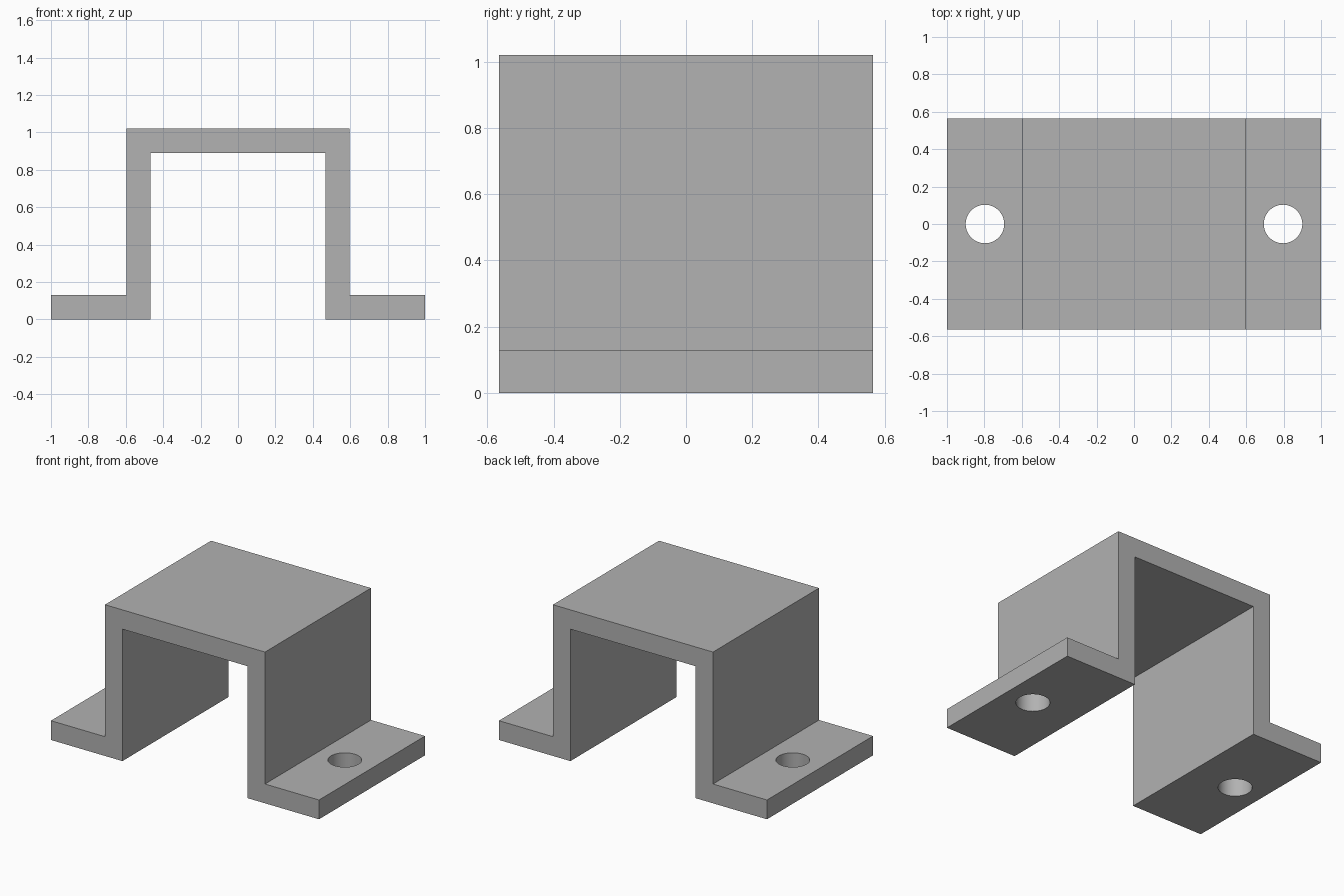
import bpy
import bmesh
import math

cube = bpy.data.objects.get("Cube")
if cube:
    bpy.data.objects.remove(cube, do_unlink=True)

HALF_DEPTH = 0.565
HEIGHT = 1.02
THICK = 0.13
OUTER = 0.597            # outer face of each wall
INNER = OUTER - THICK    # inner face of each wall
HOLE_X = 0.797
HOLE_RADIUS = 0.103

grey = bpy.data.materials.new("plain_grey")
grey.use_nodes = True
colour = (0.445, 0.445, 0.445, 1)
grey.diffuse_color = colour
grey.node_tree.nodes["Principled BSDF"].inputs["Base Color"].default_value = colour

# Bracket: half profile mirrored, then extruded along the depth
half = [(INNER, HEIGHT - THICK), (INNER, 0), (1, 0), (1, THICK),
        (OUTER, THICK), (OUTER, HEIGHT)]
profile = half + [(-x, z) for x, z in reversed(half)]

bm = bmesh.new()
face = bm.faces.new([bm.verts.new((x, -HALF_DEPTH, z)) for x, z in profile])
extruded = bmesh.ops.extrude_face_region(bm, geom=[face])["geom"]
moved = [v for v in extruded if isinstance(v, bmesh.types.BMVert)]
bmesh.ops.translate(bm, verts=moved, vec=(0, 2 * HALF_DEPTH, 0))
bmesh.ops.recalc_face_normals(bm, faces=bm.faces)
mesh = bpy.data.meshes.new("bracket")
bm.to_mesh(mesh)
bm.free()
mesh.materials.append(grey)
bracket = bpy.data.objects.new("bracket", mesh)
bpy.context.collection.objects.link(bracket)

# Bolt holes through both feet
for side, x in (("left", HOLE_X), ("right", -HOLE_X)):
    bpy.ops.mesh.primitive_cylinder_add(
        vertices=64, radius=HOLE_RADIUS, depth=4 * THICK, location=(x, 0, THICK / 2))
    cutter = bpy.context.object
    cutter.name = side + "_hole_cutter"
    cutter.data.materials.append(grey)
    cut = bracket.modifiers.new(side + "_hole", "BOOLEAN")
    cut.operation = "DIFFERENCE"
    cut.solver = "EXACT"
    cut.object = cutter
    bpy.ops.object.select_all(action="DESELECT")
    bracket.select_set(True)
    bpy.context.view_layer.objects.active = bracket
    bpy.ops.object.modifier_apply(modifier=cut.name)
    bpy.data.objects.remove(cutter, do_unlink=True)

# Smooth hole walls, crisp edges elsewhere
bpy.ops.object.shade_smooth_by_angle(angle=math.radians(30))
